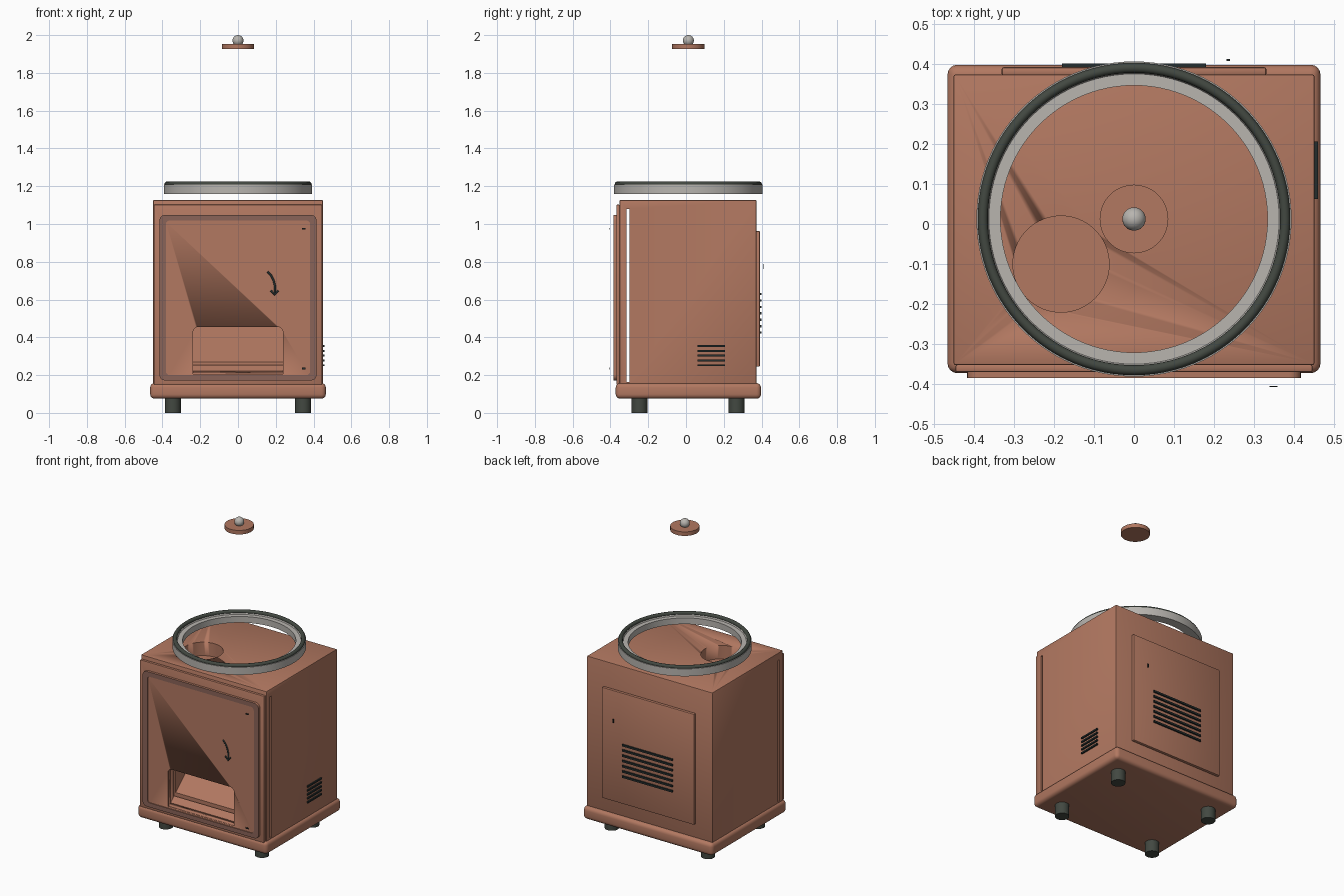
import bpy, bmesh, math
from mathutils import Vector

if "Cube" in bpy.data.objects:
    bpy.data.objects.remove(bpy.data.objects["Cube"])


def material(name, rgb):
    m = bpy.data.materials.new(name)
    m.diffuse_color = (*rgb, 1)
    m.use_nodes = True
    m.node_tree.nodes["Principled BSDF"].inputs["Base Color"].default_value = m.diffuse_color
    return m


COPPER = material("copper paint", (0.445, 0.188, 0.119))
GASKET = material("dark copper", (0.255, 0.127, 0.098))
SILVER = material("light grey", (0.48, 0.46, 0.43))
RUBBER = material("dark rubber", (0.055, 0.065, 0.053))
BLACK = material("near black", (0.018, 0.027, 0.027))
CY = 0.0125  # depth of the machine's centre line


def finish(bm, name, mats, smooth=True):
    bmesh.ops.recalc_face_normals(bm, faces=bm.faces)
    me = bpy.data.meshes.new(name)
    bm.to_mesh(me)
    bm.free()
    ob = bpy.data.objects.new(name, me)
    bpy.context.collection.objects.link(ob)
    for m in mats:
        me.materials.append(m)
    if smooth:
        bpy.ops.object.select_all(action='DESELECT')
        ob.select_set(True)
        bpy.context.view_layer.objects.active = ob
        bpy.ops.object.shade_smooth_by_angle(angle=math.radians(35))
    return ob


def box(name, x, y, z, mat, bevel=0, segments=3):
    """Box from (min, max) pairs, with optional rounded edges."""
    bm = bmesh.new()
    bmesh.ops.create_cube(bm, size=1)
    for v in bm.verts:
        v.co = Vector([(a + b) / 2 + c * (b - a) for c, (a, b) in zip(v.co, (x, y, z))])
    if bevel:
        bmesh.ops.bevel(bm, geom=bm.edges[:], offset=bevel, segments=segments,
                        profile=0.5, affect='EDGES')
    return finish(bm, name, [mat], bool(bevel))


def lathe(name, profile, centre, mat, steps=64, closed=False):
    """Revolve (radius, height) points about a vertical axis."""
    bm = bmesh.new()
    vs = [bm.verts.new((r, 0, z)) for r, z in profile]
    es = [bm.edges.new(p) for p in zip(vs, vs[1:])]
    if closed:
        es.append(bm.edges.new((vs[-1], vs[0])))
    bmesh.ops.spin(bm, geom=vs + es, cent=(0, 0, 0), axis=(0, 0, 1),
                   angle=math.tau, steps=steps)
    bmesh.ops.remove_doubles(bm, verts=bm.verts, dist=1e-5)
    bmesh.ops.translate(bm, verts=bm.verts, vec=(*centre, 0))
    return finish(bm, name, [mat])


def rounded(x, z0, z1, r, bottom=True, n=6):
    """Outline of a rounded rectangle in x and z."""
    pts = []
    for cx, cz, start in ((x - r, z1 - r, 0), (-x + r, z1 - r, 90),
                          (-x + r, z0 + r, 180), (x - r, z0 + r, 270)):
        if start >= 180 and not bottom:
            pts.append((-x if start == 180 else x, z0))
            continue
        for i in range(n + 1):
            a = math.radians(start + 90 * i / n)
            pts.append((cx + r * math.cos(a), cz + r * math.sin(a)))
    return pts


def slab(name, outline, front, back, mat):
    """Solid from an outline; back gives the rear y for each height."""
    bm = bmesh.new()
    f = [bm.verts.new((x, front, z)) for x, z in outline]
    b = [bm.verts.new((x, back(z), z)) for x, z in outline]
    bm.faces.new(f)
    bm.faces.new(b)
    for i in range(len(f)):
        j = (i + 1) % len(f)
        bm.faces.new((f[i], f[j], b[j], b[i]))
    return finish(bm, name, [mat])


def cut(ob, *cutters):
    for c in cutters:
        m = ob.modifiers.new("cut", 'BOOLEAN')
        m.operation, m.object, m.solver = 'DIFFERENCE', c, 'EXACT'
        c.hide_render = True
        c.hide_set(True)


# base and feet
box("base", (-0.465, 0.465), (-0.372, 0.397), (0.075, 0.158), COPPER, 0.024, 4)
for x in (-0.345, 0.345):
    for y in (-0.246, 0.267):
        lathe("foot", [(0, 0), (0.042, 0), (0.042, 0.08), (0, 0.08)], (x, y), RUBBER, 32)

# cabinet with its front panel, door and back panel
body = box("cabinet", (-0.45, 0.45), (-0.352, 0.373), (0.15, 1.127), COPPER, 0.005, 2)
front = box("front_panel", (-0.445, 0.445), (-0.369, -0.351), (0.15, 1.102), COPPER, 0.004, 2)
door = slab("door", rounded(0.384, 0.198, 1.02, 0.02), -0.379, lambda z: -0.366, COPPER)
box("back_panel", (-0.33, 0.33), (0.37, 0.391), (0.245, 0.963), COPPER, 0.005, 2)

# openings: sloping outlet, side slot and round hopper hole
chute = slab("chute_cutter", rounded(0.238, 0.206, 0.456, 0.03, False), -0.5,
             lambda z: -0.37 + (z - 0.206) * 1.15, COPPER)
slot = box("slot_cutter", (-0.6, 0.6), (-0.315, -0.298), (0.163, 1.08), COPPER)
hole = lathe("hole_cutter", [(0, 1.04), (0.12, 1.04), (0.12, 1.3), (0, 1.3)],
             (-0.182, -0.1), COPPER)
cut(body, slot, chute, hole)
cut(front, chute)
cut(door, chute)

# raised door frame, darker on its front
bm = bmesh.new()
loops = [[bm.verts.new((x, y, z)) for x, z in pts]
         for pts, y in ((rounded(0.416, 0.172, 1.048, 0.03), -0.366),
                        (rounded(0.416, 0.172, 1.048, 0.03), -0.384),
                        (rounded(0.382, 0.2, 1.018, 0.02), -0.384),
                        (rounded(0.382, 0.2, 1.018, 0.02), -0.366))]
for k in range(4):
    a, b = loops[k], loops[(k + 1) % 4]
    for i in range(len(a)):
        j = (i + 1) % len(a)
        fc = bm.faces.new((a[i], a[j], b[j], b[i]))
        fc.material_index = 1 if k == 1 else 0
finish(bm, "door_frame", [COPPER, GASKET])

# curved arrow on the door
curve = bpy.data.curves.new("turn_arrow", 'CURVE')
curve.dimensions = '3D'
curve.bevel_depth = 0.006
curve.bevel_resolution = 1
curve.use_fill_caps = True
for pts in ([(0.157, 0.747), (0.175, 0.728), (0.188, 0.703), (0.196, 0.67), (0.195, 0.628)],
            [(0.174, 0.648), (0.194, 0.625), (0.214, 0.648)]):
    sp = curve.splines.new('POLY')
    sp.points.add(len(pts) - 1)
    for p, (x, z) in zip(sp.points, pts):
        p.co = (x, -0.378, z, 1)
curve.materials.append(BLACK)
bpy.context.collection.objects.link(bpy.data.objects.new("turn_arrow", curve))

# small marks on the door and the back latch
for z in (0.235, 0.975):
    box("door_mark", (0.338, 0.358), (-0.407, -0.404), (z - 0.004, z + 0.004), BLACK)
box("back_latch", (0.231, 0.239), (0.407, 0.411), (0.763, 0.787), BLACK)

# ventilation slats on the side and the back
for i in range(5):
    z = 0.252 + 0.0255 * i
    box("side_slat", (0.449, 0.459), (0.062, 0.206), (z - 0.005, z + 0.005), BLACK)
for i in range(7):
    z = 0.425 + 0.034 * i
    box("back_slat", (-0.18, 0.18), (0.389, 0.4), (z - 0.006, z + 0.006), BLACK)

# collar with a rubber seal
lathe("collar", [(0.333, 1.16), (0.393, 1.16), (0.393, 1.208), (0.366, 1.208),
                 (0.362, 1.2), (0.333, 1.2)], (0, CY), SILVER, 96, True)
lathe("seal", [(0.377 + 0.0125 * math.cos(a), 1.212 + 0.0125 * math.sin(a))
               for a in [math.tau * i / 12 for i in range(12)]], (0, CY), RUBBER, 96, True)

# lid with a round knob
lathe("lid", [(0, 1.927), (0.0855, 1.927), (0.0855, 1.953), (0, 1.953)], (0, CY), COPPER)
lathe("knob", [(0.029 * math.sin(math.pi * i / 16), 1.971 - 0.029 * math.cos(math.pi * i / 16))
               for i in range(17)], (0, CY), SILVER, 32)
